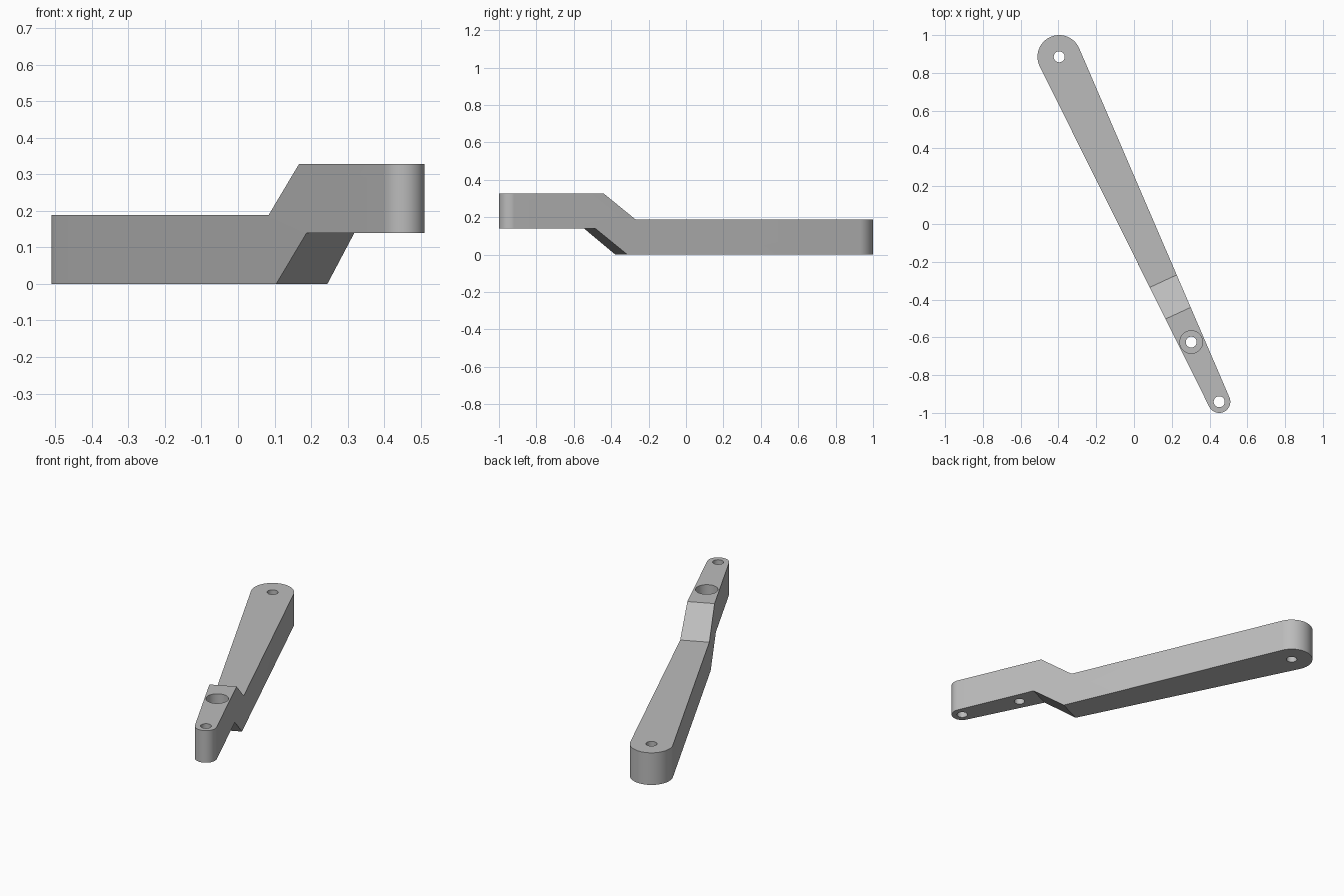
import bpy
import math
from mathutils import Vector, Matrix

if "Cube" in bpy.data.objects:
    bpy.data.objects.remove(bpy.data.objects["Cube"], do_unlink=True)

grey = bpy.data.materials.new("plain grey")
grey.use_nodes = True
grey.diffuse_color = (0.5, 0.5, 0.5, 1)
grey.node_tree.nodes["Principled BSDF"].inputs["Base Color"].default_value = (0.5, 0.5, 0.5, 1)

# Plan layout: rounded wide end, rounded narrow end, and the axis between them
BIG, BIG_R = Vector((-0.396, 0.885)), 0.115
SMALL, SMALL_R = Vector((0.451, -0.941)), 0.059
MIDDLE = Vector((0.303, -0.625))
HOLE_R, BORE_R, BORE_FLOOR = 0.029, 0.06, 0.23
axis = SMALL - BIG
length = axis.length
heading = math.atan2(axis.y, axis.x)


def prism(name, outline, direction):
    """Close an outline of 3D points and sweep it along a direction."""
    n = len(outline)
    verts = [Vector(p) for p in outline]
    verts += [p + Vector(direction) for p in verts]
    faces = [list(range(n))[::-1], list(range(n, 2 * n))]
    faces += [(i, (i + 1) % n, n + (i + 1) % n, n + i) for i in range(n)]
    mesh = bpy.data.meshes.new(name)
    mesh.from_pydata(verts, [], faces)
    mesh.materials.append(grey)
    obj = bpy.data.objects.new(name, mesh)
    bpy.context.collection.objects.link(obj)
    return obj


def arc(centre, radius, start, end, steps):
    angles = [start + (end - start) * i / steps for i in range(steps + 1)]
    return [(centre[0] + radius * math.cos(a), centre[1] + radius * math.sin(a)) for a in angles]


def combine(target, cutter, operation):
    mod = target.modifiers.new("cut", 'BOOLEAN')
    mod.operation, mod.object, mod.solver = operation, cutter, 'EXACT'
    bpy.context.view_layer.objects.active = target
    bpy.ops.object.modifier_apply(modifier=mod.name)
    bpy.data.objects.remove(cutter, do_unlink=True)


def drill(target, centre, radius, bottom):
    ring = arc(centre, radius, 0, 2 * math.pi, 48)[:-1]
    cutter = prism("drill", [(x, y, bottom) for x, y in ring], (0, 0, 1))
    combine(target, cutter, 'DIFFERENCE')


# Tapered outline: two end arcs joined by their common tangents
tangent = math.acos((BIG_R - SMALL_R) / length)
plan = arc((0, 0), BIG_R, tangent, 2 * math.pi - tangent, 40)
plan += arc((length, 0), SMALL_R, -tangent, tangent, 32)
arm = prism("offset_arm", [(x, y, -0.1) for x, y in plan], (0, 0, 0.6))

# Stepped side profile, kept where it overlaps the outline
side = [(-0.3, 0), (1.356, 0), (1.543, 0.14), (2.3, 0.14),
        (2.3, 0.328), (1.496, 0.328), (1.309, 0.188), (-0.3, 0.188)]
step = prism("side_profile", [(s, 0.3, z) for s, z in side], (0, -0.6, 0))
combine(arm, step, 'INTERSECT')
arm.data.transform(Matrix.Translation((BIG.x, BIG.y, 0)) @ Matrix.Rotation(heading, 4, 'Z'))

# Through holes and the counterbore
for centre in (BIG, SMALL, MIDDLE):
    drill(arm, centre, HOLE_R, -0.2)
drill(arm, MIDDLE, BORE_R, BORE_FLOOR)

# Smooth rounded walls, crisp edges
bpy.ops.object.select_all(action='DESELECT')
arm.select_set(True)
bpy.context.view_layer.objects.active = arm
bpy.ops.object.shade_smooth_by_angle(angle=math.radians(30))
